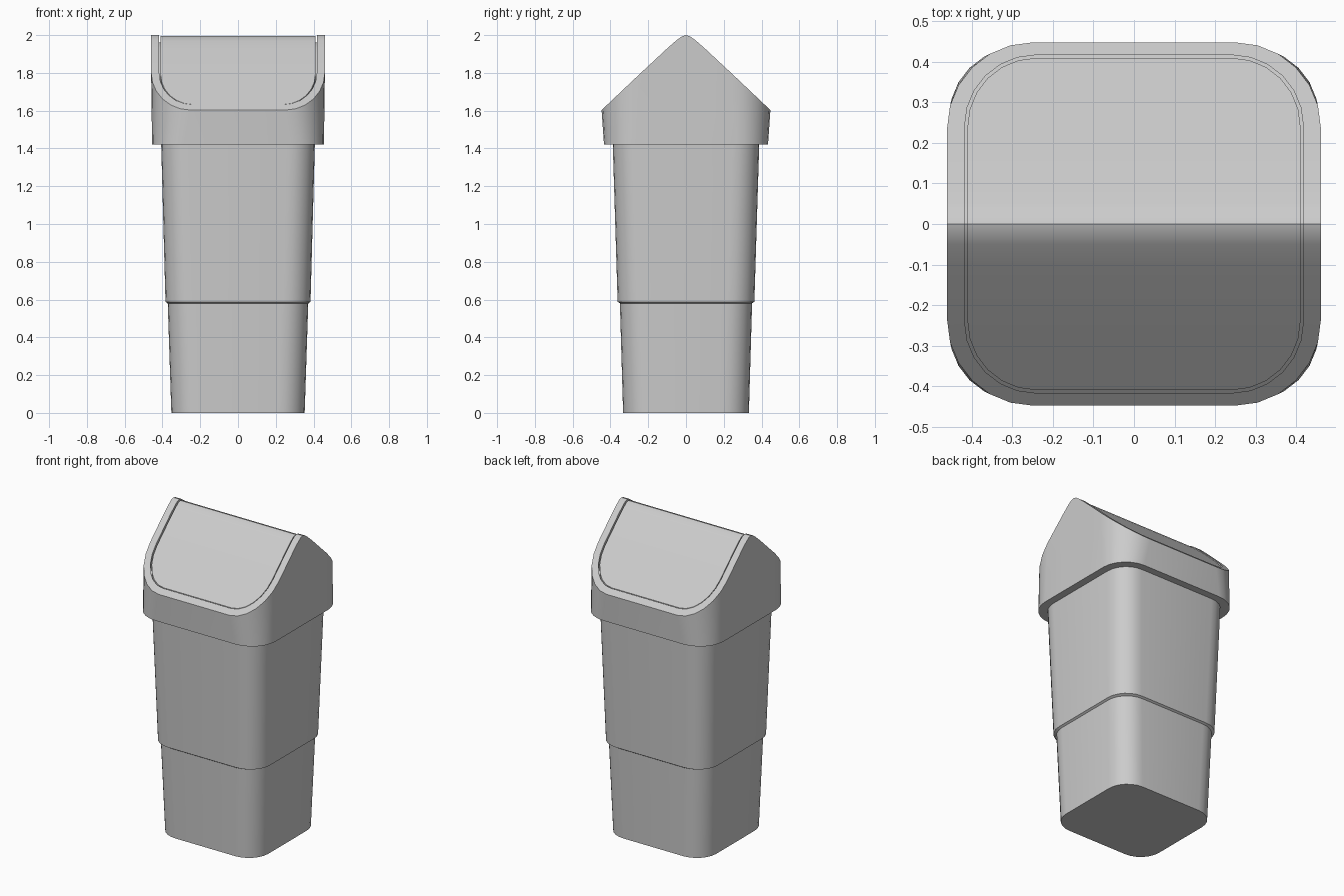
import bpy, bmesh, math

if "Cube" in bpy.data.objects:
    bpy.data.objects.remove(bpy.data.objects["Cube"])

RIDGE = [-0.1, -0.05, -0.022, 0, 0.022, 0.05, 0.1]


def roof(y, drop=0.0):
    """Gabled lid surface with a rounded ridge."""
    return 2.0 - 0.95 * (math.hypot(y, 0.03) - 0.03) - drop


def outline(hx, hy, r, z, mids=(), seg=6):
    """Rounded rectangle: right half front to back, then its mirror."""
    half = []
    for k in range(seg + 1):
        a = math.radians(-90 + 90 * k / seg)
        half.append((hx - r + r * math.cos(a), -hy + r + r * math.sin(a)))
    back = [(x, -y) for x, y in reversed(half)]
    half += [(hx, y) for y in mids] + back
    pts = half + [(-x, y) for x, y in reversed(half)]
    return [(x, y, z(y) if callable(z) else z) for x, y in pts]


def loft(name, rings, cap_first=False, cap_last=False, angle=28):
    """Join successive outlines; caps are strips across x."""
    bm = bmesh.new()
    vs = [[bm.verts.new(p) for p in ring] for ring in rings]
    n = len(vs[0])
    for a, b in zip(vs, vs[1:]):
        for i in range(n):
            j = (i + 1) % n
            bm.faces.new((a[i], a[j], b[j], b[i]))
    for ring, use in ((vs[0], cap_first), (vs[-1], cap_last)):
        if use:
            for i in range(n // 2 - 1):
                bm.faces.new((ring[i], ring[i + 1], ring[n - 2 - i], ring[n - 1 - i]))
    bmesh.ops.recalc_face_normals(bm, faces=bm.faces)
    me = bpy.data.meshes.new(name)
    bm.to_mesh(me)
    bm.free()
    ob = bpy.data.objects.new(name, me)
    bpy.context.collection.objects.link(ob)
    bpy.ops.object.select_all(action='DESELECT')
    ob.select_set(True)
    bpy.context.view_layer.objects.active = ob
    bpy.ops.object.shade_smooth_by_angle(angle=math.radians(angle))
    return ob


# Tapered bin body with a small step
loft("bin_body", [
    outline(0.353, 0.333, 0.14, 0.0),
    outline(0.372, 0.350, 0.14, 0.58),
    outline(0.384, 0.362, 0.14, 0.588),
    outline(0.407, 0.388, 0.14, 1.43),
], cap_first=True, cap_last=True)

# Lid shell: underside lip, outer wall, sloped frame, groove around the flap
loft("lid_frame", [
    outline(0.39, 0.37, 0.13, 1.42, RIDGE),
    outline(0.455, 0.434, 0.17, 1.42, RIDGE),
    outline(0.46, 0.447, 0.21, roof, RIDGE),
    outline(0.417, 0.416, 0.175, roof, RIDGE),
    outline(0.417, 0.416, 0.175, lambda y: roof(y, 0.04), RIDGE),
    outline(0.38, 0.38, 0.15, lambda y: roof(y, 0.04), RIDGE),
])

# Swing flap sitting flush in the frame
loft("swing_flap", [
    outline(0.41, 0.409, 0.17, lambda y: roof(y, 0.04), RIDGE),
    outline(0.41, 0.409, 0.17, lambda y: roof(y, 0.006), RIDGE),
], cap_last=True)
